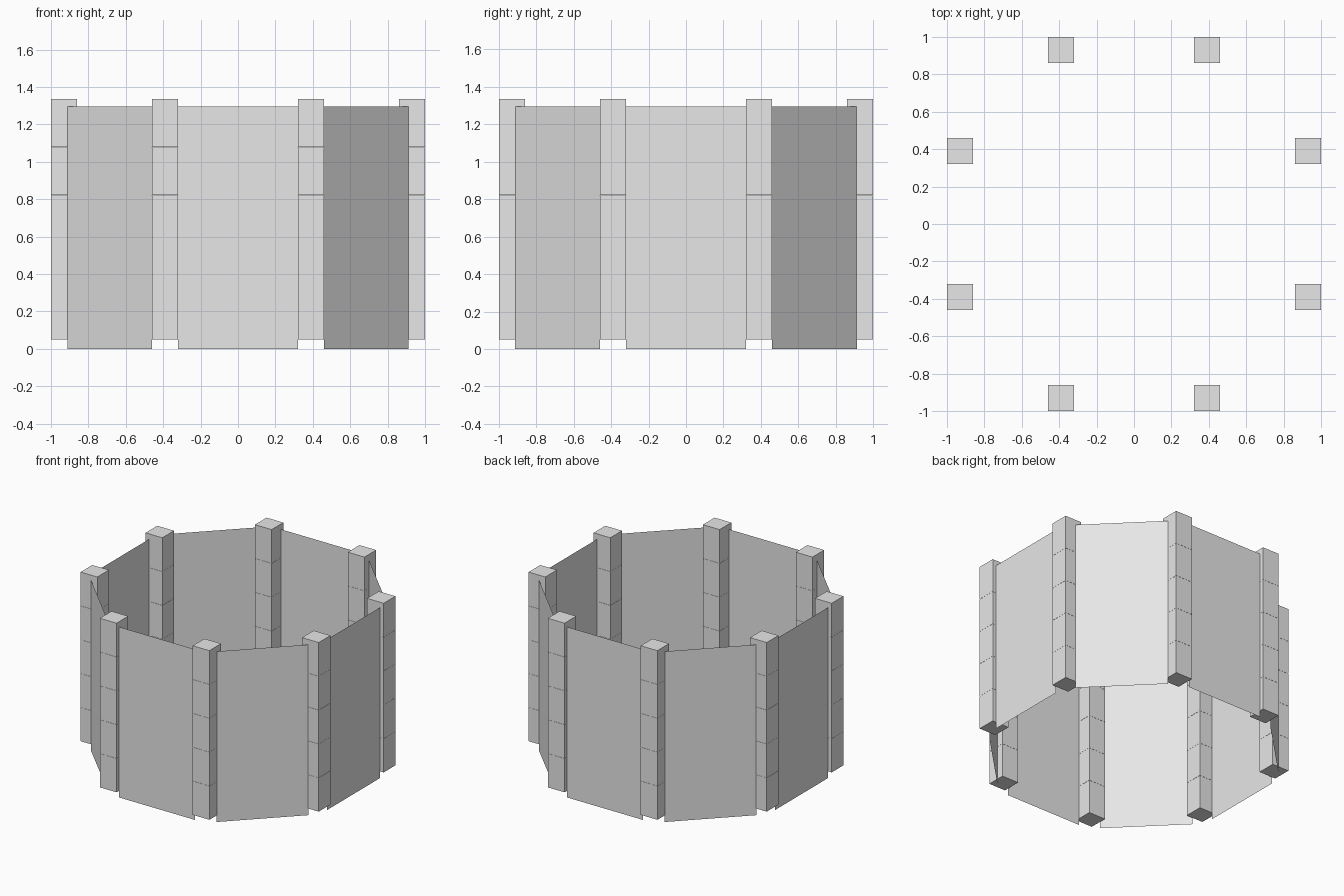
import bpy
import bmesh
from math import radians
from mathutils import Matrix, Vector

cube = bpy.data.objects.get("Cube")
if cube:
    bpy.data.objects.remove(cube, do_unlink=True)

# Single plain grey
grey = bpy.data.materials.new("light_grey")
grey.use_nodes = True
colour = (0.8, 0.8, 0.8, 1)
grey.diffuse_color = colour
grey.node_tree.nodes["Principled BSDF"].inputs["Base Color"].default_value = colour

POST = 0.14
POST_BASE, POST_TOP = 0.05, 1.335
BLOCKS = 5
PANEL_W, PANEL_H, PANEL_RADIUS = 0.64, 1.295, 0.97


def add_object(name, bm):
    mesh = bpy.data.meshes.new(name)
    bm.to_mesh(mesh)
    bm.free()
    mesh.materials.append(grey)
    obj = bpy.data.objects.new(name, mesh)
    bpy.context.collection.objects.link(obj)
    return obj


def add_post(name, x, y):
    # Post made of stacked blocks
    bm = bmesh.new()
    step = (POST_TOP - POST_BASE) / BLOCKS
    for i in range(BLOCKS):
        centre = Vector((x, y, POST_BASE + step * (i + 0.5)))
        size = Matrix.Diagonal((POST, POST, step - 0.001, 1))
        bmesh.ops.create_cube(bm, size=1, matrix=Matrix.Translation(centre) @ size)
    add_object(name, bm)


def add_panel(name, angle):
    # Thin upright wall sheet facing outward
    bm = bmesh.new()
    half = PANEL_W / 2
    corners = [(-half, 0), (half, 0), (half, PANEL_H), (-half, PANEL_H)]
    bm.faces.new([bm.verts.new((x, -PANEL_RADIUS, z)) for x, z in corners])
    bm.transform(Matrix.Rotation(angle, 4, "Z"))
    add_object(name, bm)


# Eight posts, kept square to the axes
near, far = 0.39, 0.93
spots = [(sx * a, sy * b) for a, b in ((near, far), (far, near))
         for sx in (-1, 1) for sy in (-1, 1)]
for i, (x, y) in enumerate(spots):
    add_post(f"post_{i + 1}", x, y)

# Eight wall panels around the ring
for i in range(8):
    add_panel(f"wall_panel_{i + 1}", radians(45 * i))
